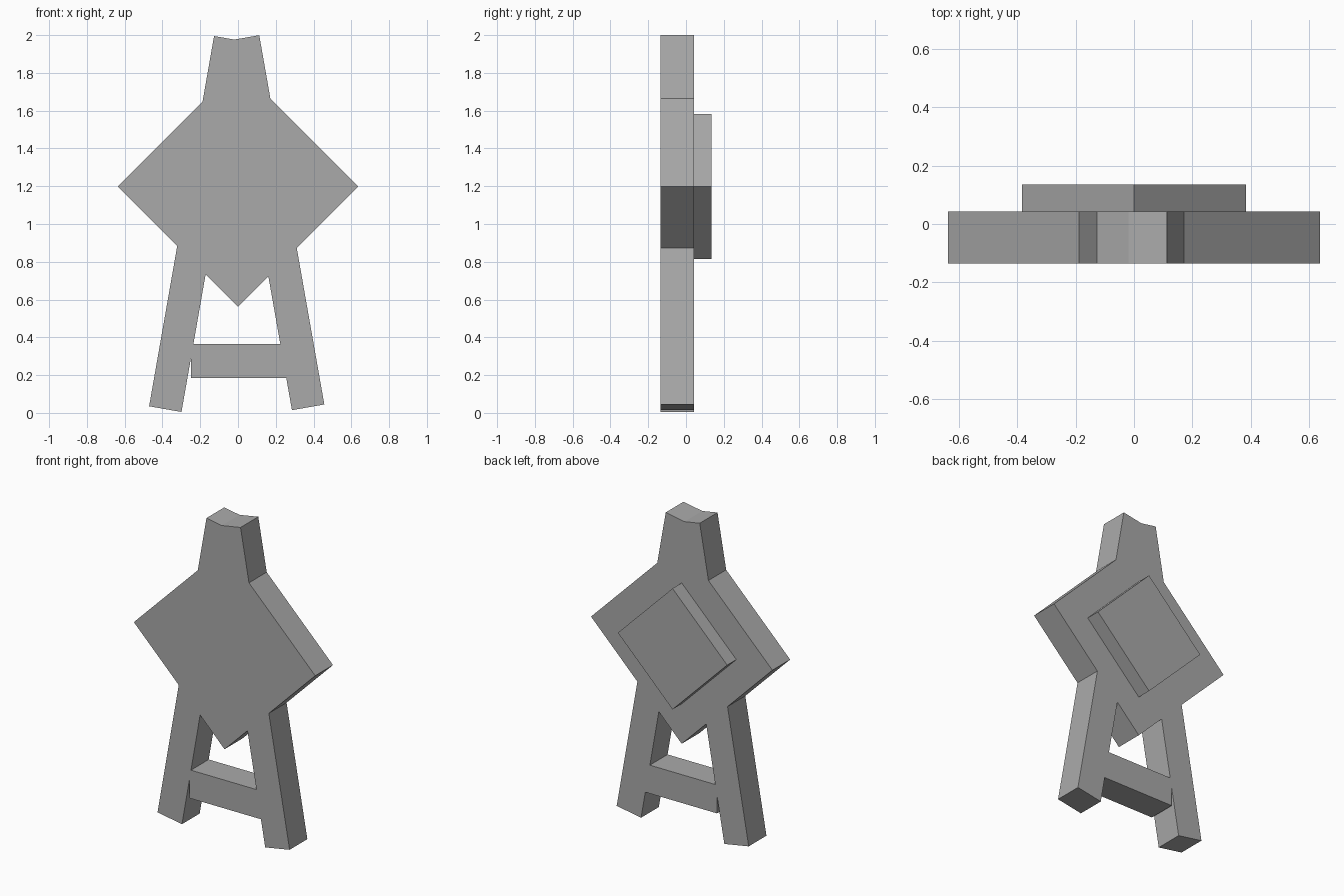
import bpy
from math import radians

cube = bpy.data.objects.get("Cube")
if cube:
    bpy.data.objects.remove(cube, do_unlink=True)

# One plain grey for every part
grey = bpy.data.materials.new("plain_grey")
grey.use_nodes = True
GREY = (0.4, 0.4, 0.4, 1)
grey.diffuse_color = GREY
grey.node_tree.nodes["Principled BSDF"].inputs["Base Color"].default_value = GREY

FRONT, BACK, PANEL_BACK = -0.135, 0.043, 0.135


def slab(name, x, z, width, height, y0, y1, tilt=0):
    """Flat-sided board centred at x, z, spanning y0 to y1, turned about y."""
    bpy.ops.mesh.primitive_cube_add(size=1, location=(x, (y0 + y1) / 2, z))
    board = bpy.context.object
    board.name = name
    board.scale = (width, y1 - y0, height)
    board.rotation_euler.y = radians(tilt)
    bpy.ops.object.transform_apply(location=False, rotation=True, scale=True)
    board.data.materials.append(grey)
    return board


# Two leaning legs that cross at the top
slab("right_leg", -0.213, 1.0, 0.174, 1.99, FRONT, BACK, 9.95)
slab("left_leg", 0.199, 1.007, 0.174, 1.985, FRONT, BACK, -10)

# Crossbar between the legs
slab("crossbar", 0.005, 0.275, 0.505, 0.18, FRONT, BACK)

# Diamond board and the smaller diamond on its back
slab("diamond_board", 0, 1.198, 0.901, 0.901, FRONT, BACK, 45)
slab("back_panel", 0, 1.198, 0.543, 0.543, BACK, PANEL_BACK, 45)
